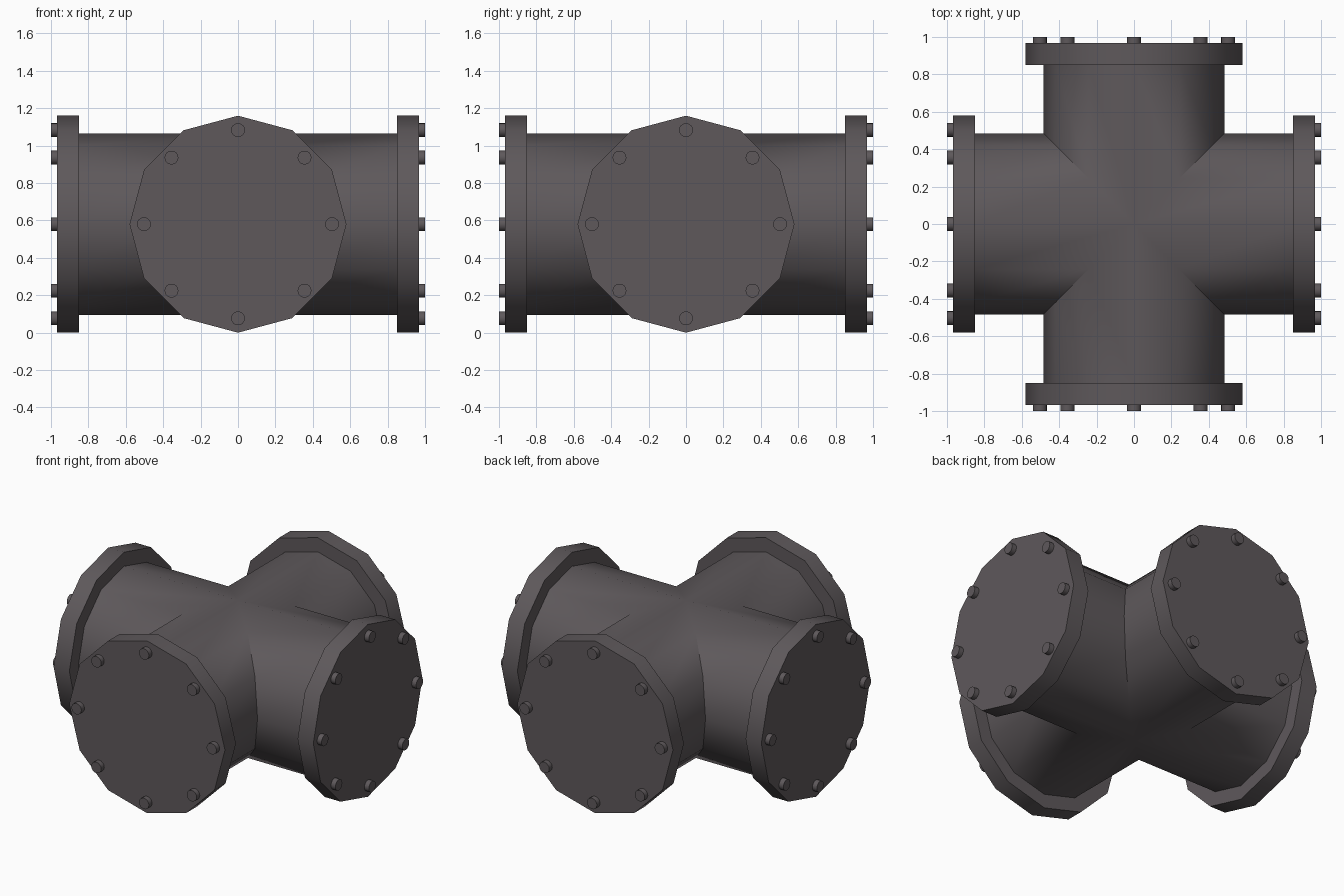
import bpy, bmesh, math
from mathutils import Matrix, Vector

if "Cube" in bpy.data.objects:
    bpy.data.objects.remove(bpy.data.objects["Cube"])

ZC = 0.58          # height of the pipe axes
SIDES = 12
PIPE_R, FLANGE_R, BOLT_R, BOLT_CIRCLE = 0.485, 0.58, 0.037, 0.503
FLANGE_IN, FLANGE_OUT, TIP = 0.85, 0.967, 1.0

metal = bpy.data.materials.new("dark grey iron")
metal.diffuse_color = (0.112, 0.099, 0.105, 1)
metal.use_nodes = True
metal.node_tree.nodes["Principled BSDF"].inputs["Base Color"].default_value = metal.diffuse_color


def finish(bm, name):
    bmesh.ops.remove_doubles(bm, verts=bm.verts, dist=0.0005)
    bmesh.ops.recalc_face_normals(bm, faces=bm.faces)
    mesh = bpy.data.meshes.new(name)
    bm.to_mesh(mesh)
    bm.free()
    mesh.materials.append(metal)
    ob = bpy.data.objects.new(name, mesh)
    bpy.context.collection.objects.link(ob)
    bpy.ops.object.select_all(action='DESELECT')
    ob.select_set(True)
    bpy.context.view_layer.objects.active = ob
    bpy.ops.object.shade_smooth_by_angle(angle=math.radians(40))
    return ob


def disc(name, turn, radius, sides, x0, x1, y=0.0, z=0.0):
    """Closed cylinder along an arm, from x0 to x1, first corner at the top."""
    bm = bmesh.new()
    rings = []
    for x in (x0, x1):
        rings.append([bm.verts.new(turn @ Vector((
            x, y + radius * math.sin(2 * math.pi * i / sides),
            z + radius * math.cos(2 * math.pi * i / sides)))) for i in range(sides)])
    for i in range(sides):
        j = (i + 1) % sides
        bm.faces.new((rings[0][i], rings[0][j], rings[1][j], rings[1][i]))
    bm.faces.new(rings[0])
    bm.faces.new(rings[1])
    return finish(bm, name)


turns = [Matrix.Translation((0, 0, ZC)) @ Matrix.Rotation(k * math.pi / 2, 4, 'Z')
         for k in range(4)]

# Cross pipe: four arms mitred together at the centre
bm = bmesh.new()
for turn in turns:
    inner, outer = [], []
    for i in range(SIDES):
        a = 2 * math.pi * i / SIDES
        y, z = PIPE_R * math.sin(a), PIPE_R * math.cos(a)
        inner.append(bm.verts.new(turn @ Vector((abs(y), y, z))))
        outer.append(bm.verts.new(turn @ Vector((FLANGE_IN + 0.005, y, z))))
    for i in range(SIDES):
        j = (i + 1) % SIDES
        bm.faces.new((inner[i], inner[j], outer[j], outer[i]))
finish(bm, "cross_pipe")

# Blind flanges and their bolts
for side, turn in zip(("right", "back", "left", "front"), turns):
    disc(f"{side}_flange", turn, FLANGE_R, SIDES, FLANGE_IN, FLANGE_OUT)
    for b in range(8):
        a = b * math.pi / 4
        disc(f"{side}_bolt_{b + 1}", turn, BOLT_R, 16, FLANGE_OUT - 0.01, TIP,
             BOLT_CIRCLE * math.sin(a), BOLT_CIRCLE * math.cos(a))
